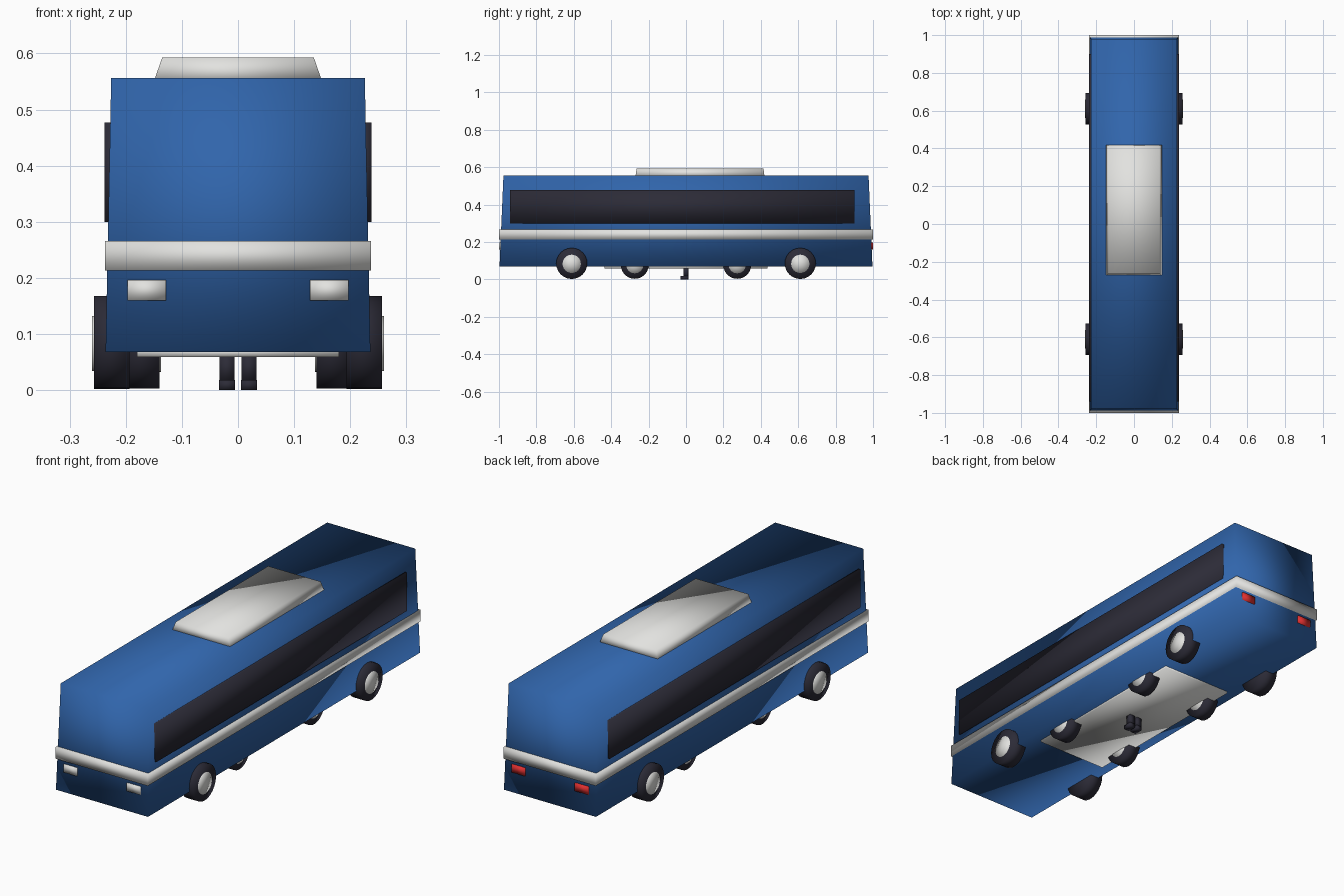
import bpy
import math

cube = bpy.data.objects.get("Cube")
if cube:
    bpy.data.objects.remove(cube, do_unlink=True)


def material(name, colour):
    m = bpy.data.materials.new(name)
    m.use_nodes = True
    rgba = (*colour, 1)
    m.diffuse_color = rgba
    m.node_tree.nodes["Principled BSDF"].inputs["Base Color"].default_value = rgba
    return m


blue = material("body_blue", (0.03, 0.13, 0.41))
white = material("trim_white", (0.76, 0.76, 0.74))
dark = material("dark_rubber_glass", (0.025, 0.024, 0.038))
red = material("lamp_red", (0.75, 0.03, 0.03))


def finish(name, mat):
    ob = bpy.context.object
    ob.name = ob.data.name = name
    ob.data.materials.append(mat)
    ob.data.shade_smooth()
    return ob


def block(name, mat, xs, ys, zs, inset=(0, 0)):
    """Box between the given limits; its top is drawn in by inset on each side."""
    bpy.ops.mesh.primitive_cube_add(size=2)
    ob = finish(name, mat)
    mids = [(a + b) / 2 for a, b in (xs, ys, zs)]
    halves = [abs(b - a) / 2 for a, b in (xs, ys, zs)]
    for v in ob.data.vertices:
        top = v.co.z > 0
        for i in range(3):
            half = halves[i] - (inset[i] if top and i < 2 else 0)
            v.co[i] = mids[i] + v.co[i] * half
    return ob


def disc(name, mat, radius, width, x, y, z):
    """Cylinder with its axle along x."""
    bpy.ops.mesh.primitive_cylinder_add(
        vertices=24, radius=radius, depth=width, end_fill_type='TRIFAN',
        location=(x, y, z), rotation=(0, math.pi / 2, 0))
    return finish(name, mat)


# Body shell, waist belt, roof unit and underside panel
block("body", blue, (-0.236, 0.236), (-0.997, 0.997), (0.068, 0.556), (0.01, 0.021))
block("waist_belt", white, (-0.237, 0.237), (-1, 1), (0.213, 0.266))
block("roof_unit", white, (-0.15, 0.15), (-0.27, 0.42), (0.55, 0.593), (0.015, 0.006))
block("underside_panel", white, (-0.18, 0.18), (-0.437, 0.437), (0.059, 0.075))

for side, s in (("left", 1), ("right", -1)):
    # Window strip
    block(side + "_window", dark, (s * 0.215, s * 0.238), (-0.94, 0.9), (0.3, 0.477))

    # Lamps
    lamp_x = (s * 0.128, s * 0.197)
    block(side + "_headlight", white, lamp_x, (-0.999, -0.98), (0.16, 0.196))
    block(side + "_tail_light", red, lamp_x, (0.98, 0.999), (0.16, 0.196))

    # Outer and inner wheels
    for end, e in (("front", -1), ("back", 1)):
        label = end + "_" + side
        disc(label + "_outer_tyre", dark, 0.083, 0.064, s * 0.225, e * 0.611, 0.085)
        disc(label + "_outer_hub", white, 0.049, 0.03, s * 0.245, e * 0.611, 0.083)
        disc(label + "_inner_tyre", dark, 0.075, 0.06, s * 0.17, e * 0.274, 0.078)
        disc(label + "_inner_hub", white, 0.046, 0.066, s * 0.17, e * 0.274, 0.078)

    # Folded support leg and foot under the middle
    block(side + "_leg", dark, (s * 0.006, s * 0.033), (-0.013, 0.013), (0.015, 0.065))
    block(side + "_foot", dark, (s * 0.005, s * 0.034), (-0.03, 0.013), (0, 0.018))
